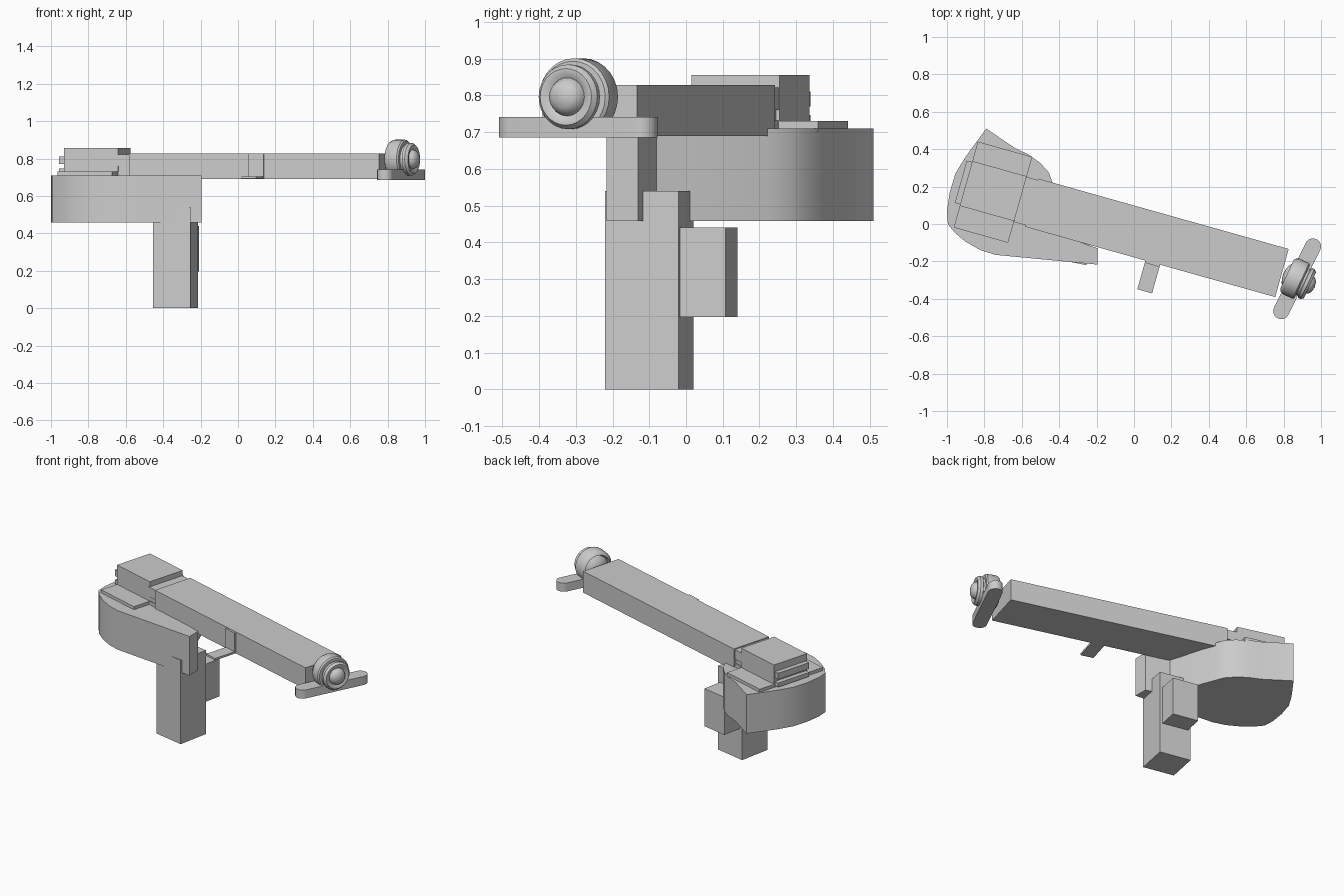
import bpy, bmesh, math
from mathutils import Matrix, Vector

if "Cube" in bpy.data.objects:
    bpy.data.objects.remove(bpy.data.objects["Cube"])

grey = bpy.data.materials.new("plain grey")
grey.use_nodes = True
grey.diffuse_color = (0.6, 0.6, 0.6, 1)
grey.node_tree.nodes["Principled BSDF"].inputs["Base Color"].default_value = (0.6, 0.6, 0.6, 1)


def finish(name, bm, smooth=None):
    bmesh.ops.recalc_face_normals(bm, faces=bm.faces)
    mesh = bpy.data.meshes.new(name)
    bm.to_mesh(mesh)
    bm.free()
    mesh.materials.append(grey)
    obj = bpy.data.objects.new(name, mesh)
    bpy.context.collection.objects.link(obj)
    if smooth:
        bpy.ops.object.select_all(action='DESELECT')
        obj.select_set(True)
        bpy.context.view_layer.objects.active = obj
        bpy.ops.object.shade_smooth_by_angle(angle=math.radians(smooth))
    return obj


def box(name, center, size, z0, z1, angle):
    """Upright box turned about z."""
    bm = bmesh.new()
    place = (Matrix.Translation((center[0], center[1], (z0 + z1) / 2))
             @ Matrix.Rotation(math.radians(angle), 4, 'Z')
             @ Matrix.Diagonal((size[0], size[1], z1 - z0, 1)))
    bmesh.ops.create_cube(bm, size=1, matrix=place)
    return finish(name, bm)


def prism(name, outline, z0, z1, smooth=None):
    """Flat outline raised between two heights."""
    bm = bmesh.new()
    face = bm.faces.new([bm.verts.new((x, y, z0)) for x, y in outline])
    top = bmesh.ops.extrude_face_region(bm, geom=[face])["geom"]
    verts = [g for g in top if isinstance(g, bmesh.types.BMVert)]
    bmesh.ops.translate(bm, verts=verts, vec=(0, 0, z1 - z0))
    return finish(name, bm, smooth)


def from_arm(u, v):
    """Point measured along and across the arm."""
    p = Matrix.Rotation(math.radians(TILT), 2) @ Vector((u, v))
    return (ARM[0] + p.x, ARM[1] + p.y)


ARM, TILT = (0.122, -0.074), -15.7

# Long arm
box("arm", ARM, (1.39, 0.267), 0.69, 0.828, TILT)

# Curved housing under the arm
housing = [(-0.79, 0.51), (-0.90, 0.36), (-0.955, 0.27), (-0.985, 0.17), (-1.0, 0.07),
           (-0.995, 0.0), (-0.96, -0.045), (-0.90, -0.095), (-0.82, -0.14), (-0.74, -0.165),
           (-0.195, -0.217), (-0.195, -0.13), (-0.34, -0.08), (-0.37, 0.02),
           (-0.40, 0.13), (-0.435, 0.22), (-0.455, 0.275), (-0.50, 0.325),
           (-0.56, 0.37), (-0.635, 0.405)]
prism("housing", housing, 0.458, 0.71, 30)

# Grip with a block behind it
box("grip", (-0.335, -0.10), (0.204, 0.204), 0, 0.54, -11.3)
box("grip_back_block", (-0.302, 0.0625), (0.168, 0.126), 0.197, 0.44, -11.3)

# Rear unit: base plate, raised block, side slabs and joint to the arm
box("rear_plate", (-0.754, 0.17), (0.302, 0.477), 0.70, 0.73, TILT)
box("rear_block", (-0.7525, 0.176), (0.302, 0.249), 0.73, 0.855, TILT)
for name, z0, z1 in (("lower_slab", 0.72, 0.747), ("upper_slab", 0.77, 0.81)):
    box("rear_" + name, from_arm(-1.06, 0.005), (0.06, 0.235), z0, z1, TILT)
for name, z0, z1, wide in (("lower", 0.70, 0.732, 0.25), ("middle", 0.732, 0.76, 0.235),
                           ("upper", 0.76, 0.822, 0.25)):
    box("joint_" + name, from_arm(-0.72, 0), (0.09, wide), z0, z1, TILT)

# Angled bracket on the side of the arm
box("bracket_upright", from_arm(0.015, -0.139), (0.082, 0.014), 0.692, 0.826, TILT)
box("bracket_shelf", from_arm(0.015, -0.213), (0.082, 0.16), 0.692, 0.705, TILT)

# Foot with round ends
ends = [Vector((0.957, -0.12)), Vector((0.787, -0.466))]
foot = []
for end, start in zip(ends, (-26, 154)):
    for i in range(11):
        a = math.radians(start + 18 * i)
        foot.append((end.x + 0.043 * math.cos(a), end.y + 0.043 * math.sin(a)))
prism("foot", foot, 0.686, 0.741, 40)

# Round lamp head, turned around its own axis: (radius, distance along the axis)
profile = [(0, -0.08), (0.03, -0.076), (0.058, -0.064), (0.076, -0.045), (0.084, -0.06),
           (0.097, -0.052), (0.105, -0.035), (0.105, 0.022), (0.097, 0.03), (0.079, 0.03),
           (0.079, 0.042), (0.088, 0.045), (0.088, 0.062), (0.077, 0.076), (0.066, 0.076),
           (0.052, 0.068), (0.046, 0.085), (0.03, 0.098), (0, 0.104)]
bm = bmesh.new()
verts = [bm.verts.new((t, 0, r)) for r, t in profile]
edges = [bm.edges.new(pair) for pair in zip(verts, verts[1:])]
bmesh.ops.spin(bm, geom=verts + edges, axis=(1, 0, 0), cent=(0, 0, 0),
               angle=math.tau, steps=28, use_merge=True)
bmesh.ops.remove_doubles(bm, verts=bm.verts, dist=0.0005)
bmesh.ops.transform(bm, verts=bm.verts, matrix=Matrix.Translation((0.872, -0.295, 0.796))
                    @ Matrix.Rotation(math.radians(-25), 4, 'Z'))
finish("lamp_head", bm, 35)
